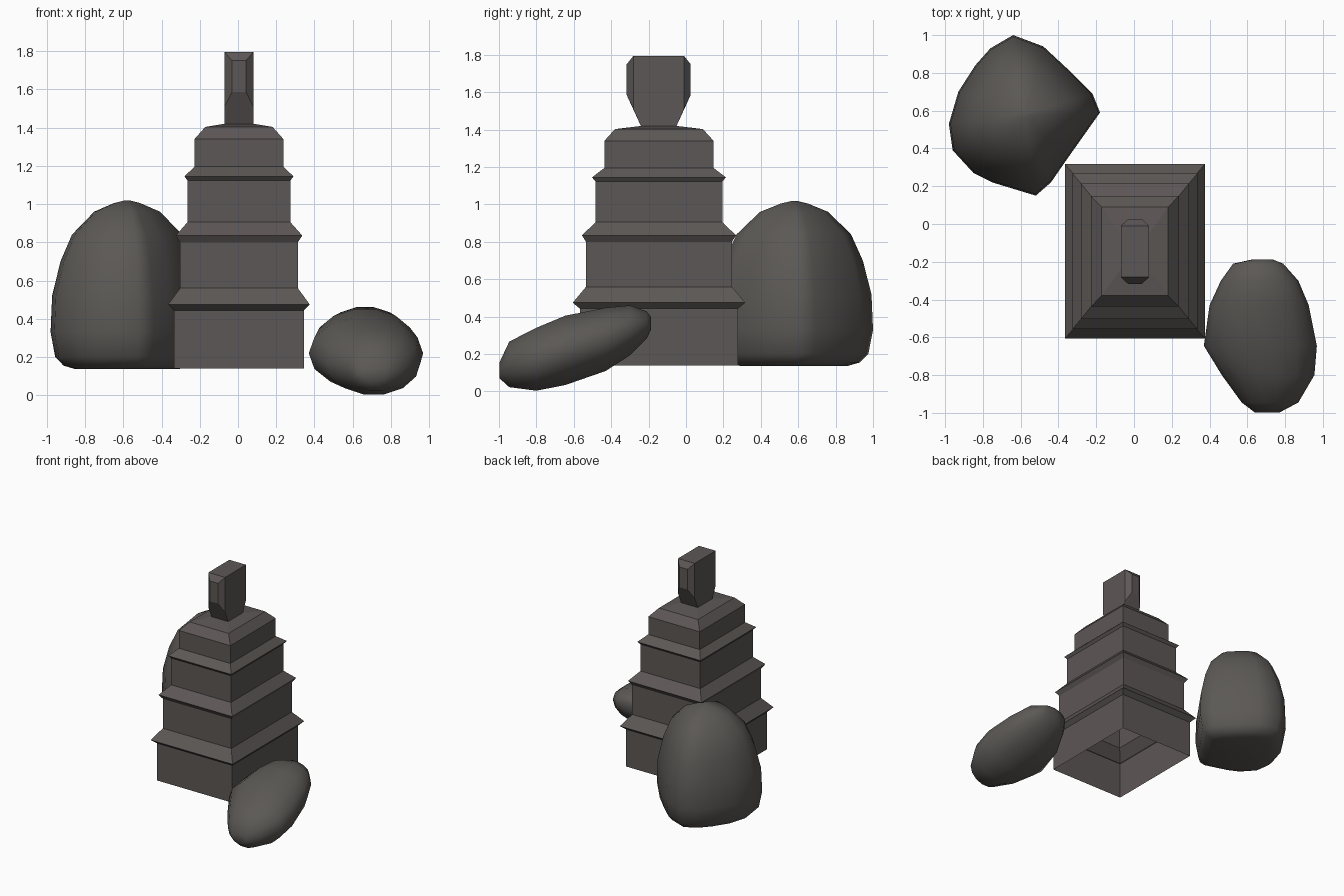
import bpy, bmesh, math

if "Cube" in bpy.data.objects:
    bpy.data.objects.remove(bpy.data.objects["Cube"])


def material(name, rgb):
    m = bpy.data.materials.new(name)
    m.diffuse_color = (*rgb, 1)
    m.use_nodes = True
    m.node_tree.nodes["Principled BSDF"].inputs["Base Color"].default_value = m.diffuse_color
    return m


STONE = material("dark stone", (0.108, 0.096, 0.092))
ROCK = material("boulder grey", (0.105, 0.098, 0.091))


def finish(bm, name, mat, smooth=False):
    bmesh.ops.recalc_face_normals(bm, faces=bm.faces)
    me = bpy.data.meshes.new(name)
    bm.to_mesh(me)
    bm.free()
    me.materials.append(mat)
    for p in me.polygons:
        p.use_smooth = smooth
    ob = bpy.data.objects.new(name, me)
    bpy.context.collection.objects.link(ob)
    return ob


def loft(name, rings, mat, cap_start, cap_end, smooth=False):
    """Skin a list of closed rings that share one vertex count."""
    bm = bmesh.new()
    vs = [[bm.verts.new(p) for p in r] for r in rings]
    n = len(vs[0])
    for a, b in zip(vs, vs[1:]):
        for i in range(n):
            j = (i + 1) % n
            bm.faces.new((a[i], a[j], b[j], b[i]))
    if cap_start:
        bm.faces.new(vs[0][::-1])
    if cap_end:
        bm.faces.new(vs[-1])
    return finish(bm, name, mat, smooth)


# Tiered tower: rectangular rings (z, half x, half y), open underneath
CX, CY = 0.005, -0.1445
tiers = [(0.14, 0.34, 0.423), (0.443, 0.34, 0.423), (0.475, 0.37, 0.461),
         (0.56, 0.308, 0.39), (0.80, 0.308, 0.39), (0.835, 0.331, 0.412),
         (0.905, 0.269, 0.339), (1.123, 0.269, 0.339), (1.145, 0.285, 0.358),
         (1.195, 0.232, 0.292), (1.34, 0.232, 0.292), (1.403, 0.176, 0.235),
         (1.42, 0.075, 0.0925)]
loft("tiered_tower",
     [[(CX + sx * hx, CY + sy * hy, z)
       for sx, sy in ((-1, -1), (1, -1), (1, 1), (-1, 1))]
      for z, hx, hy in tiers], STONE, False, True)

# Finial: chamfered slab flaring out of the roof, as a hull of mirrored points
bm = bmesh.new()
for hx, hy, z in ((0.075, 0.093, 1.415), (0.075, 0.135, 1.51),
                  (0.037, 0.171, 1.585), (0.037, 0.171, 1.75),
                  (0.075, 0.135, 1.795)):
    for sx in (-1, 1):
        for sy in (-1, 1):
            bm.verts.new((CX + sx * hx, -0.146 + sy * hy, z))
bmesh.ops.convex_hull(bm, input=bm.verts)
bmesh.ops.dissolve_limit(bm, angle_limit=math.radians(2),
                         verts=bm.verts, edges=bm.edges)
finish(bm, "roof_finial", STONE)

# Upright boulder: footprint scaled by height
foot = [(-0.64, 1.0), (-0.76, 0.93), (-0.84, 0.84), (-0.93, 0.70),
        (-0.98, 0.53), (-0.96, 0.39), (-0.85, 0.27), (-0.75, 0.22),
        (-0.52, 0.15), (-0.44, 0.22), (-0.35, 0.35), (-0.18, 0.59),
        (-0.22, 0.69), (-0.34, 0.81), (-0.48, 0.94)]
levels = [(0.137, 0.68), (0.155, 0.83), (0.20, 0.94), (0.33, 1.0),
          (0.52, 0.98), (0.70, 0.87), (0.84, 0.72), (0.96, 0.43),
          (1.005, 0.17), (1.018, 0.04)]
BX, BY = -0.58, 0.58
loft("upright_boulder",
     [[(BX + (x - BX) * s, BY + (y - BY) * s, z) for x, y in foot]
      for z, s in levels], ROCK, True, True, True)

# Leaning boulder: oval sections along y (y, x min, x max, z min, z max)
sections = [(-0.998, 0.64, 0.77, 0.07, 0.155), (-0.945, 0.57, 0.87, 0.02, 0.27),
            (-0.80, 0.465, 0.955, 0.0, 0.345), (-0.645, 0.37, 0.968, 0.03, 0.41),
            (-0.43, 0.40, 0.925, 0.105, 0.452), (-0.30, 0.46, 0.87, 0.19, 0.464),
            (-0.21, 0.525, 0.79, 0.28, 0.43), (-0.188, 0.625, 0.735, 0.33, 0.40)]
N = 14
loft("leaning_boulder",
     [[((a + b) / 2 + (b - a) / 2 * math.cos(2 * math.pi * i / N), y,
        (c + d) / 2 + (d - c) / 2 * math.sin(2 * math.pi * i / N))
       for i in range(N)] for y, a, b, c, d in sections],
     ROCK, True, True, True)
